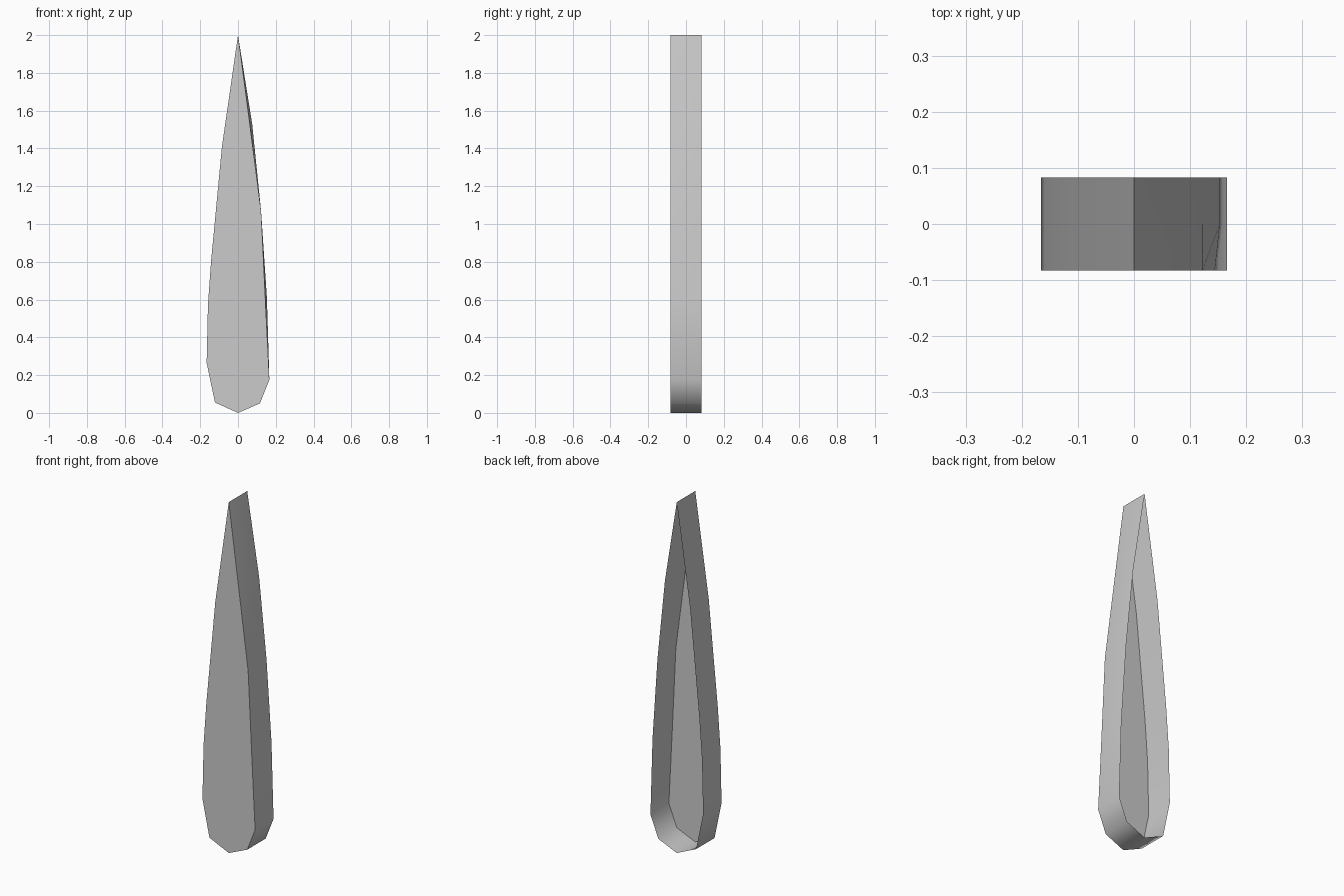
import bpy, bmesh, math

if "Cube" in bpy.data.objects:
    bpy.data.objects.remove(bpy.data.objects["Cube"])

HALF = 0.083
# Outline (x, z), counter-clockwise from the front: tip, left side, base, right side
outline = [(0, 2), (-0.085, 1.41), (-0.142, 0.81), (-0.159, 0.575),
           (-0.166, 0.265), (-0.122, 0.055), (0, 0), (0.116, 0.05),
           (0.166, 0.175), (0.153, 0.61), (0.122, 1.07), (0.075, 1.53)]
# The front edge is straighter on the right side
front = list(outline)
front[9] = (0.144, 0.61)
front[11] = (0.062, 1.53)

bm = bmesh.new()
rows = [[bm.verts.new((x, y, z)) for x, z in pts]
        for y, pts in ((-HALF, front), (0, outline), (HALF, outline))]

# Front panel, back left open
bm.faces.new(rows[0])

# Side walls
n = len(outline)
for a, b in zip(rows, rows[1:]):
    for i in range(n):
        j = (i + 1) % n
        bm.faces.new((a[j], a[i], b[i], b[j]))

mesh = bpy.data.meshes.new("blade_shell")
bm.to_mesh(mesh)
bm.free()
obj = bpy.data.objects.new("blade_shell", mesh)
bpy.context.collection.objects.link(obj)

# Smooth walls with crisp front rim and tip
bpy.context.view_layer.objects.active = obj
obj.select_set(True)
bpy.ops.object.shade_smooth_by_angle(angle=math.radians(60))
